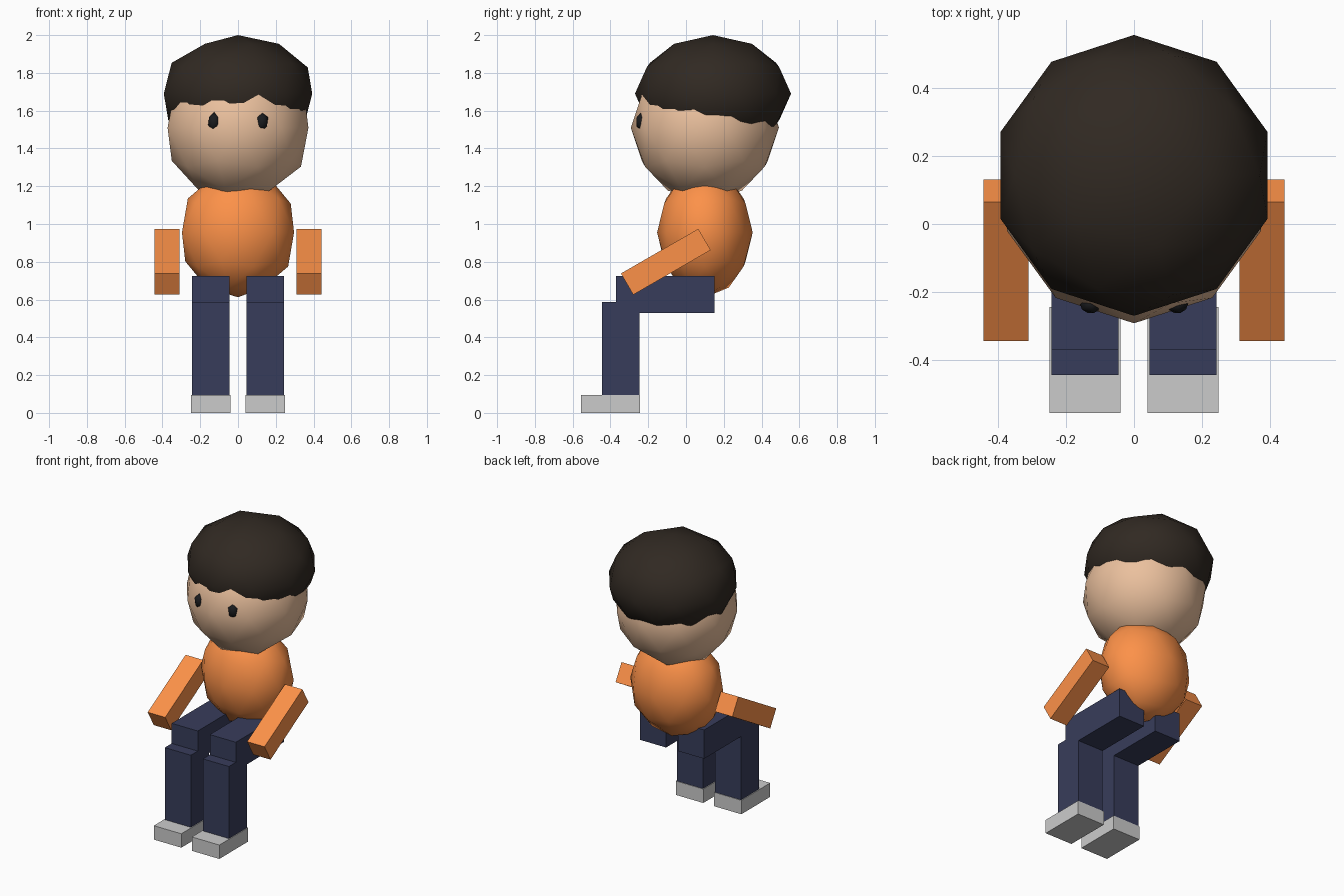
import bpy, math

if "Cube" in bpy.data.objects:
    bpy.data.objects.remove(bpy.data.objects["Cube"])


def material(name, rgb):
    m = bpy.data.materials.new(name)
    m.diffuse_color = (*rgb, 1)
    m.use_nodes = True
    m.node_tree.nodes["Principled BSDF"].inputs["Base Color"].default_value = m.diffuse_color
    return m


SKIN = material("skin", (0.83, 0.53, 0.34))
HAIR = material("hair", (0.03, 0.022, 0.016))
ORANGE = material("orange", (0.98, 0.285, 0.066))
NAVY = material("navy", (0.039, 0.046, 0.104))
BLACK = material("black", (0.01, 0.011, 0.013))


def ball(name, loc, radii, mat, detail=2):
    """Smooth-shaded low-poly ellipsoid."""
    bpy.ops.mesh.primitive_ico_sphere_add(subdivisions=detail, radius=1, location=loc)
    o = bpy.context.object
    o.name = name
    o.scale = radii
    bpy.ops.object.transform_apply(location=False, rotation=False, scale=True)
    bpy.ops.object.shade_smooth()
    o.data.materials.append(mat)
    return o


def box(name, loc, size, mat=None, tilt=0):
    bpy.ops.mesh.primitive_cube_add(size=1, location=loc, rotation=(math.radians(tilt), 0, 0))
    o = bpy.context.object
    o.name = name
    o.scale = size
    if mat:
        o.data.materials.append(mat)
    return o


# Head, hair cap and body
ball("head", (0, 0.10, 1.51), (0.392, 0.392, 0.392), SKIN)
ball("hair", (0, 0.143, 1.69), (0.413, 0.413, 0.31), HAIR)
ball("torso", (0, 0.10, 0.955), (0.312, 0.253, 0.343), ORANGE)

# Paired parts
for side, s in (("right", -1), ("left", 1)):
    ball(side + "_eye", (s * 0.127, -0.235, 1.541), (0.036, 0.031, 0.052), BLACK, 1)
    box(side + "_arm", (s * 0.376, -0.107, 0.80), (0.132, 0.473, 0.13), ORANGE, 30)
    box(side + "_thigh", (s * 0.144, -0.11, 0.627), (0.197, 0.52, 0.197), NAVY)
    box(side + "_shin", (s * 0.144, -0.346, 0.338), (0.197, 0.197, 0.50), NAVY)
    box(side + "_shoe", (s * 0.144, -0.40, 0.0475), (0.208, 0.312, 0.095))
